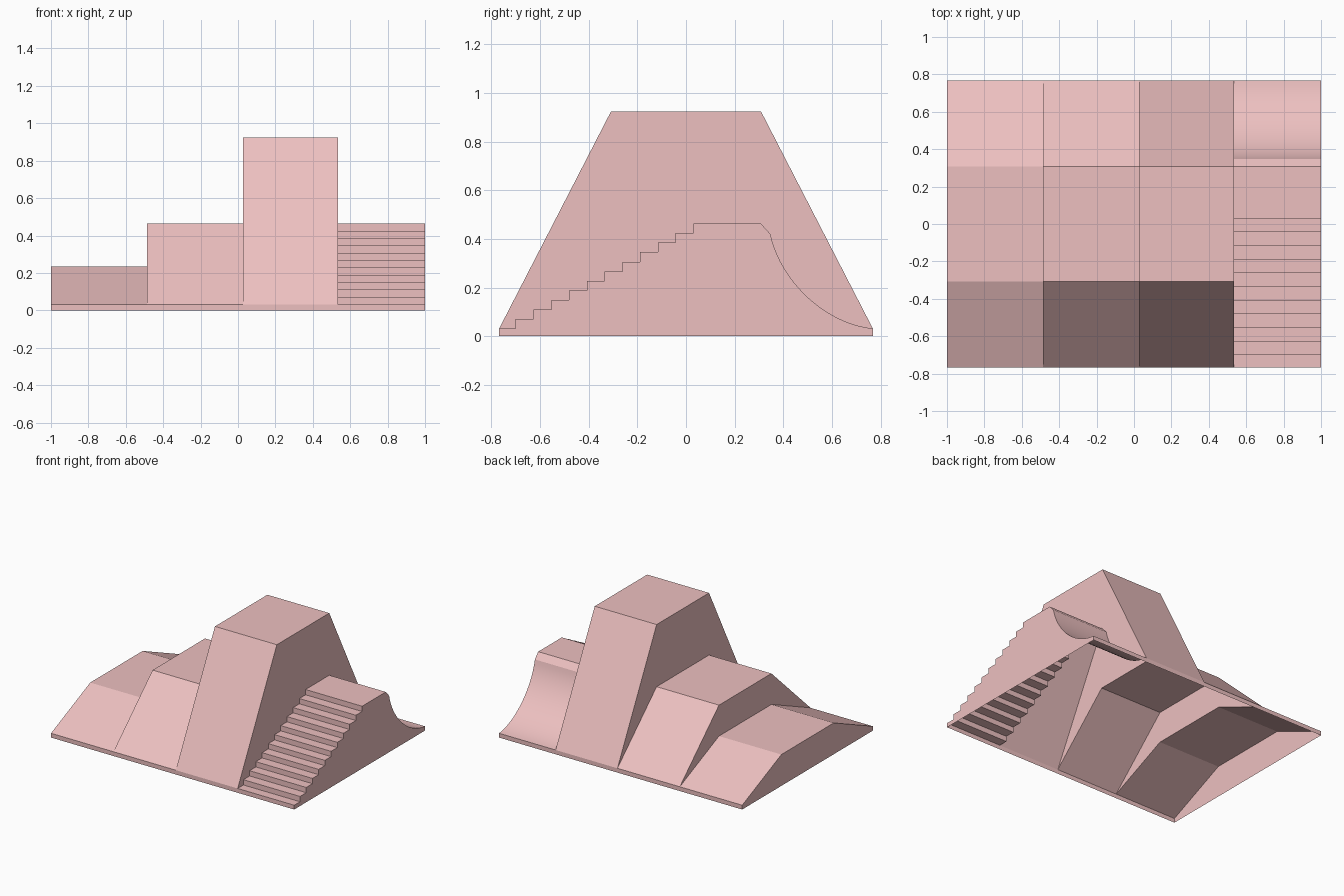
import bpy, bmesh, math

if "Cube" in bpy.data.objects:
    bpy.data.objects.remove(bpy.data.objects["Cube"])

D, BASE, TOP = 0.768, 0.032, 0.308   # half depth, rim height, half depth of flat tops

mat = bpy.data.materials.new("pink")
mat.diffuse_color = (0.85, 0.53, 0.53, 1)
mat.use_nodes = True
mat.node_tree.nodes["Principled BSDF"].inputs["Base Color"].default_value = mat.diffuse_color


def ramp_profile(h):
    return [(-D, 0), (-D, BASE), (-TOP, h), (TOP, h), (D, BASE), (D, 0)]


def stair_slide_profile(steps=11):
    pts = [(-D, 0), (-D, BASE)]
    rise, run = (0.463 - BASE) / steps, 0.073
    # stair treads and risers
    for i in range(steps):
        y = -0.70 + run * i
        pts += [(y, BASE + rise * i), (y, BASE + rise * (i + 1))]
    pts.append((TOP, 0.463))
    # slide curve (cubic bezier)
    ctrl = [(0.347, 0.42), (0.39, 0.22), (0.58, 0.05), (D, BASE)]
    n = 20
    for k in range(n + 1):
        t = k / n
        w = [(1 - t) ** 3, 3 * t * (1 - t) ** 2, 3 * t * t * (1 - t), t ** 3]
        pts.append(tuple(sum(a * c[j] for a, c in zip(w, ctrl)) for j in (0, 1)))
    return pts + [(D, 0)]


def block(name, x0, x1, prof, left=None, right=None, smooth=False):
    """Open-bottomed extrusion; left/right give side wall outlines."""
    bm = bmesh.new()
    a = [bm.verts.new((x0, y, z)) for y, z in prof]
    b = [bm.verts.new((x1, y, z)) for y, z in prof]
    for i in range(len(prof) - 1):
        bm.faces.new((a[i], b[i], b[i + 1], a[i + 1]))
    for x, outline, flip in ((x0, left, False), (x1, right, True)):
        if outline:
            vs = [bm.verts.new((x, y, z)) for y, z in outline]
            bm.faces.new(vs[::-1] if flip else vs)
    bmesh.ops.remove_doubles(bm, verts=bm.verts, dist=1e-5)
    me = bpy.data.meshes.new(name)
    bm.to_mesh(me)
    bm.free()
    me.materials.append(mat)
    ob = bpy.data.objects.new(name, me)
    bpy.context.collection.objects.link(ob)
    if smooth:
        bpy.ops.object.select_all(action='DESELECT')
        bpy.context.view_layer.objects.active = ob
        ob.select_set(True)
        bpy.ops.object.shade_smooth_by_angle(angle=math.radians(25))
    return ob


def step_wall(high, low):
    # wall left exposed between a tall profile and its lower neighbour
    return high[1:-1] + low[2:-2][::-1]


low, mid, tall = (ramp_profile(h) for h in (0.233, 0.463, 0.925))
stairs = stair_slide_profile()

# four side-by-side blocks, left to right
block("low_ramp", -1, -0.487, low, left=low)
block("middle_ramp", -0.487, 0.026, mid, left=step_wall(mid, low))
block("tall_ramp", 0.026, 0.535, tall,
      left=step_wall(tall, mid), right=step_wall(tall, stairs))
block("stairs_and_slide", 0.535, 1, stairs, right=stairs, smooth=True)
